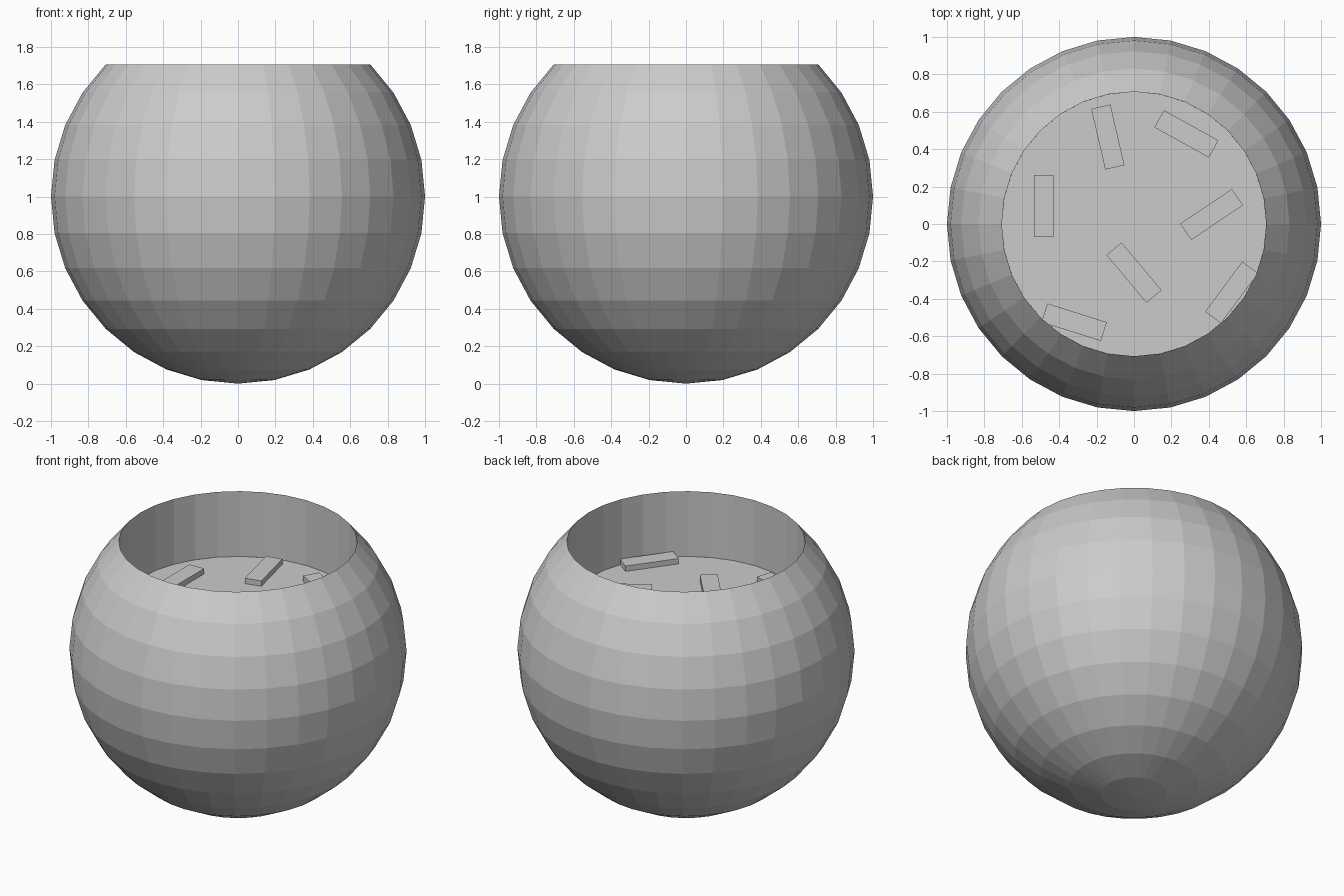
import bpy, bmesh
from math import sin, cos, pi, radians

if "Cube" in bpy.data.objects:
    bpy.data.objects.remove(bpy.data.objects["Cube"])

SEGS, RINGS = 32, 16
RIM_R, RIM_Z, FILL_Z = 0.707, 1.707, 1.28


def make_object(name, bm):
    mesh = bpy.data.meshes.new(name)
    bm.to_mesh(mesh)
    bm.free()
    obj = bpy.data.objects.new(name, mesh)
    bpy.context.collection.objects.link(obj)
    return obj


# Bowl: sphere with the top cut off at 45 degrees, rim extruded straight down inside
bm = bmesh.new()
bmesh.ops.create_uvsphere(bm, u_segments=SEGS, v_segments=RINGS, radius=1)
bmesh.ops.translate(bm, verts=bm.verts, vec=(0, 0, 1))
bmesh.ops.delete(bm, geom=[v for v in bm.verts if v.co.z > RIM_Z + 0.01], context='VERTS')
rim = [e for e in bm.edges if e.is_boundary]
wall = bmesh.ops.extrude_edge_only(bm, edges=rim)["geom"]
for v in wall:
    if isinstance(v, bmesh.types.BMVert):
        v.co.z = FILL_Z
bmesh.ops.recalc_face_normals(bm, faces=bm.faces)
make_object("bowl", bm)

# Filling: flat disc closing the inner well
bm = bmesh.new()
bm.faces.new([bm.verts.new((RIM_R * cos(2 * pi * i / SEGS), RIM_R * sin(2 * pi * i / SEGS), FILL_Z))
              for i in range(SEGS)])
make_object("filling", bm)

# Sprinkles: small bars lying on the filling (x, y, angle)
sprinkles = [(-0.14, 0.465, 103), (0.28, 0.482, -29), (-0.482, 0.096, 90),
             (0.415, 0.051, 34), (0, -0.26, -50), (0.522, -0.366, 53.5),
             (-0.32, -0.525, -17.5)]
for i, (x, y, angle) in enumerate(sprinkles, 1):
    bm = bmesh.new()
    bmesh.ops.create_cube(bm, size=1)
    bmesh.ops.scale(bm, verts=bm.verts, vec=(0.333, 0.105, 0.07))
    obj = make_object(f"sprinkle_{i}", bm)
    obj.location = (x, y, FILL_Z)
    obj.rotation_euler.z = radians(angle)
